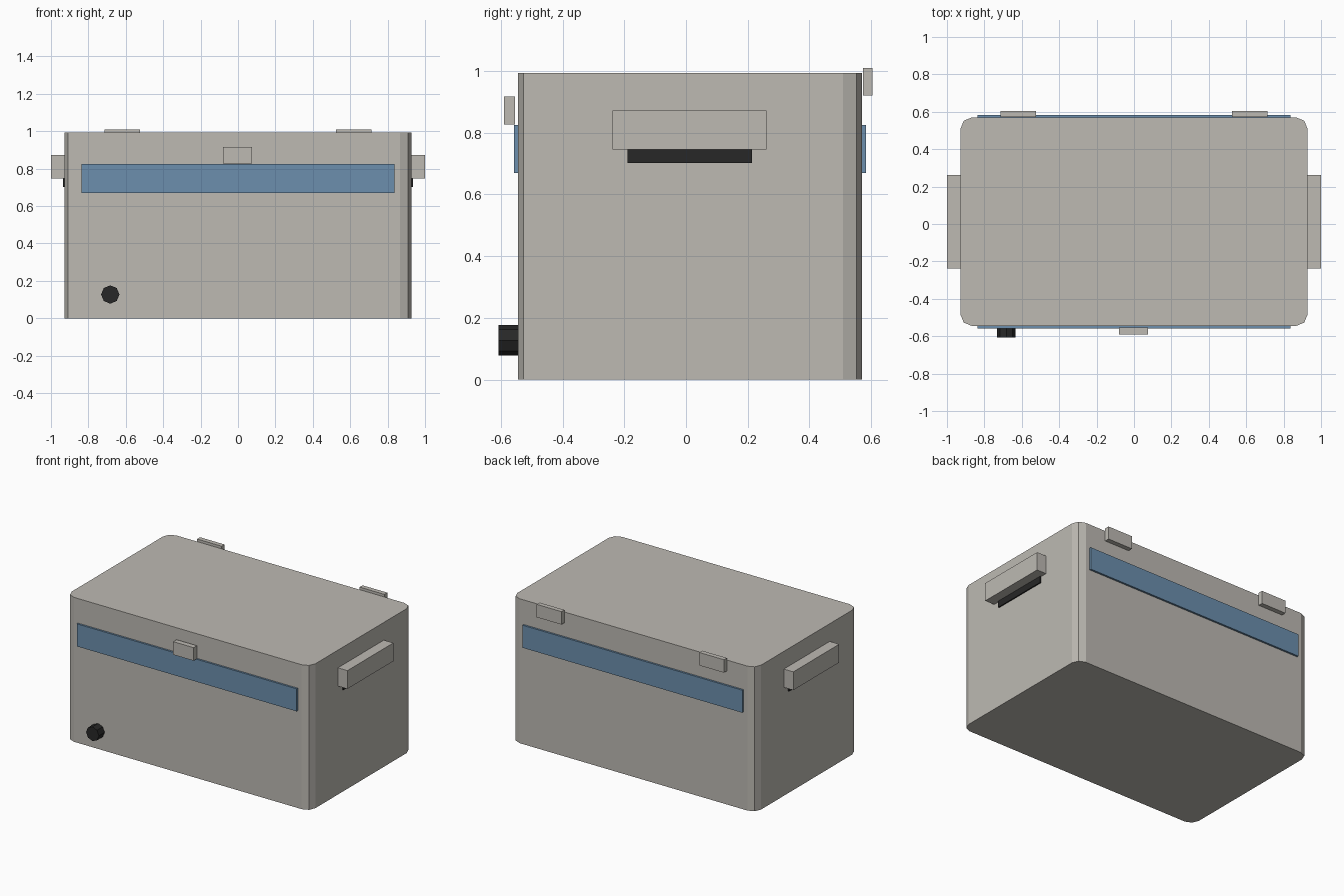
import bpy
import bmesh
import math
from mathutils import Matrix

default = bpy.data.objects.get("Cube")
if default:
    bpy.data.objects.remove(default, do_unlink=True)


def material(name, rgb):
    mat = bpy.data.materials.new(name)
    mat.use_nodes = True
    mat.diffuse_color = (*rgb, 1)
    bsdf = mat.node_tree.nodes["Principled BSDF"]
    bsdf.inputs["Base Color"].default_value = (*rgb, 1)
    bsdf.inputs["Roughness"].default_value = 0.8
    return mat


GREY = material("warm_grey", (0.51, 0.49, 0.45))
BLUE = material("steel_blue", (0.15, 0.275, 0.42))
BLACK = material("soft_black", (0.02, 0.02, 0.02))


def finish(name, bm, mat):
    bmesh.ops.recalc_face_normals(bm, faces=bm.faces)
    mesh = bpy.data.meshes.new(name)
    bm.to_mesh(mesh)
    bm.free()
    mesh.materials.append(mat)
    obj = bpy.data.objects.new(name, mesh)
    bpy.context.collection.objects.link(obj)
    return obj


def box(name, x, y, z, mat, corner=0):
    """Box from (min, max) ranges, with optional chamfered upright corners."""
    bm = bmesh.new()
    bmesh.ops.create_cube(bm, size=1)
    for v in bm.verts:
        v.co = [r[0] if c < 0 else r[1] for c, r in zip(v.co, (x, y, z))]
    if corner:
        upright = [e for e in bm.edges
                   if abs(e.verts[0].co.z - e.verts[1].co.z) > 0.1]
        bmesh.ops.bevel(bm, geom=upright, offset=corner, segments=2,
                        profile=0.5, affect='EDGES')
    return finish(name, bm, mat)


# Main chest with rounded upright corners
FRONT, BACK, SIDE = -0.545, 0.57, 0.928
box("chest_body", (-SIDE, SIDE), (FRONT, BACK), (0, 0.994), GREY, corner=0.061)

# Blue bands on front and back
box("front_band", (-0.837, 0.837), (FRONT - 0.013, FRONT), (0.67, 0.825), BLUE)
box("back_band", (-0.837, 0.837), (BACK, BACK + 0.013), (0.67, 0.825), BLUE)

# Front latch
box("front_latch", (-0.08, 0.075), (-0.59, -0.554), (0.827, 0.917), GREY)

# Side handles with dark grips, and back hinges, one per side
for side, s in (("left", 1), ("right", -1)):
    def span(a, b):
        return tuple(sorted((s * a, s * b)))
    box(side + "_handle", span(SIDE, 1), (-0.238, 0.261), (0.746, 0.872), GREY)
    box(side + "_grip", span(0.9, 0.936), (-0.19, 0.214), (0.702, 0.746), BLACK)
    box(side + "_hinge", span(0.525, 0.713), (0.573, 0.605), (0.921, 1.01), GREY)

# Drain plug low on the front
bm = bmesh.new()
bmesh.ops.create_cone(bm, cap_ends=True, segments=8, radius1=0.049,
                      radius2=0.049, depth=0.063,
                      matrix=Matrix.Translation((-0.683, -0.5755, 0.127))
                      @ Matrix.Rotation(math.pi / 2, 4, 'X'))
finish("drain_plug", bm, BLACK)
